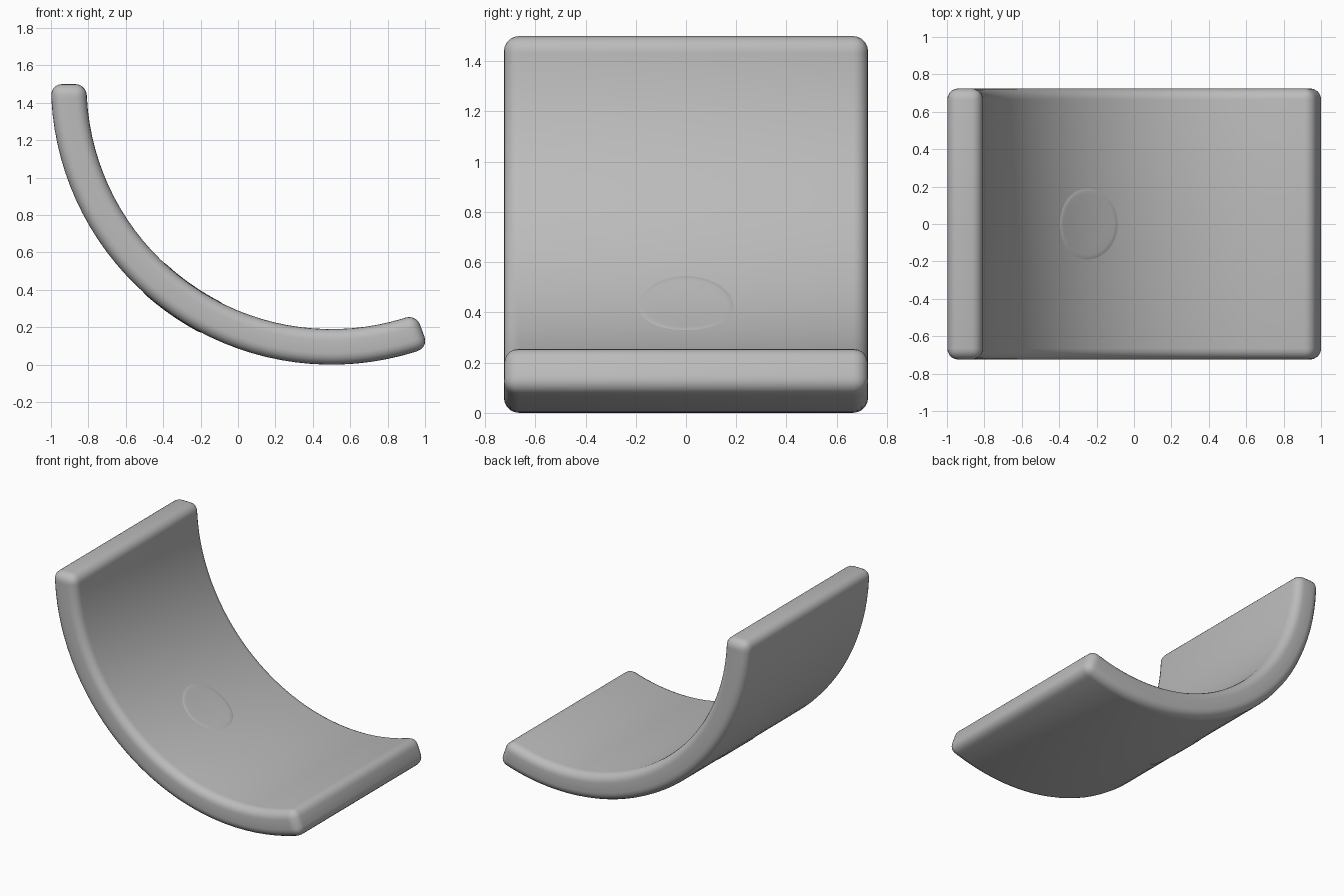
import bpy, bmesh, math

if "Cube" in bpy.data.objects:
    bpy.data.objects.remove(bpy.data.objects["Cube"])

CX, CZ = 0.5, 1.5            # axis of the curved shell
R_OUT, R_IN = 1.5, 1.31
HALF = 0.725                 # half width along y
A0, A1 = math.radians(-90), math.radians(20.2)  # measured from straight down
SEGS = 36

grey = bpy.data.materials.new("plain grey")
grey.diffuse_color = (0.5, 0.5, 0.5, 1)
grey.use_nodes = True
grey.node_tree.nodes["Principled BSDF"].inputs["Base Color"].default_value = grey.diffuse_color


def on_arc(a, r, y):
    return (CX + r * math.sin(a), y, CZ - r * math.cos(a))


def finish(bm, name):
    bmesh.ops.recalc_face_normals(bm, faces=bm.faces)
    me = bpy.data.meshes.new(name)
    bm.to_mesh(me)
    bm.free()
    me.materials.append(grey)
    ob = bpy.data.objects.new(name, me)
    bpy.context.collection.objects.link(ob)
    bpy.ops.object.select_all(action='DESELECT')
    ob.select_set(True)
    bpy.context.view_layer.objects.active = ob
    bpy.ops.object.shade_smooth_by_angle(angle=math.radians(35))
    return ob


# curved shell with rounded rims
bm = bmesh.new()
rings = []
for i in range(SEGS + 1):
    a = A0 + (A1 - A0) * i / SEGS
    rings.append([bm.verts.new(on_arc(a, r, y)) for r, y in
                  ((R_IN, -HALF), (R_OUT, -HALF), (R_OUT, HALF), (R_IN, HALF))])
for p, q in zip(rings, rings[1:]):
    for k in range(4):
        bm.faces.new((p[k], p[(k + 1) % 4], q[(k + 1) % 4], q[k]))
bm.faces.new(rings[0])
bm.faces.new(rings[-1])
bmesh.ops.recalc_face_normals(bm, faces=bm.faces)
sharp = [e for e in bm.edges if e.calc_face_angle(0) > math.radians(40)]
bmesh.ops.bevel(bm, geom=sharp, offset=0.06, offset_type='OFFSET',
                segments=5, profile=0.5, affect='EDGES', clamp_overlap=True)
finish(bm, "curved_shell")


# faint round pads at the middle of the arc, following its curvature
def pad(name, radius, side):
    bm = bmesh.new()
    mid = (A0 + A1) / 2
    # distance from the pad centre, height above the shell
    steps = ((0.2, -0.004), (0.185, 0.002), (0.165, 0.003), (0.11, 0.003), (0.05, 0.003))
    loops = []
    for d, h in steps:
        loops.append([bm.verts.new(on_arc(mid + d * math.cos(t) / radius,
                                          radius + side * h, d * math.sin(t)))
                      for t in (2 * math.pi * k / 48 for k in range(48))])
    for p, q in zip(loops, loops[1:]):
        for k in range(48):
            j = (k + 1) % 48
            bm.faces.new((p[k], p[j], q[j], q[k]))
    bm.faces.new(loops[-1])
    ob = finish(bm, name)
    # keep the open pad facing away from the shell
    axis = (math.sin(mid) * side, 0, -math.cos(mid) * side)
    n = ob.data.polygons[-1].normal
    if n.x * axis[0] + n.z * axis[2] < 0:
        ob.data.flip_normals()


pad("inner_round_pad", R_IN, -1)
pad("outer_round_pad", R_OUT, 1)
